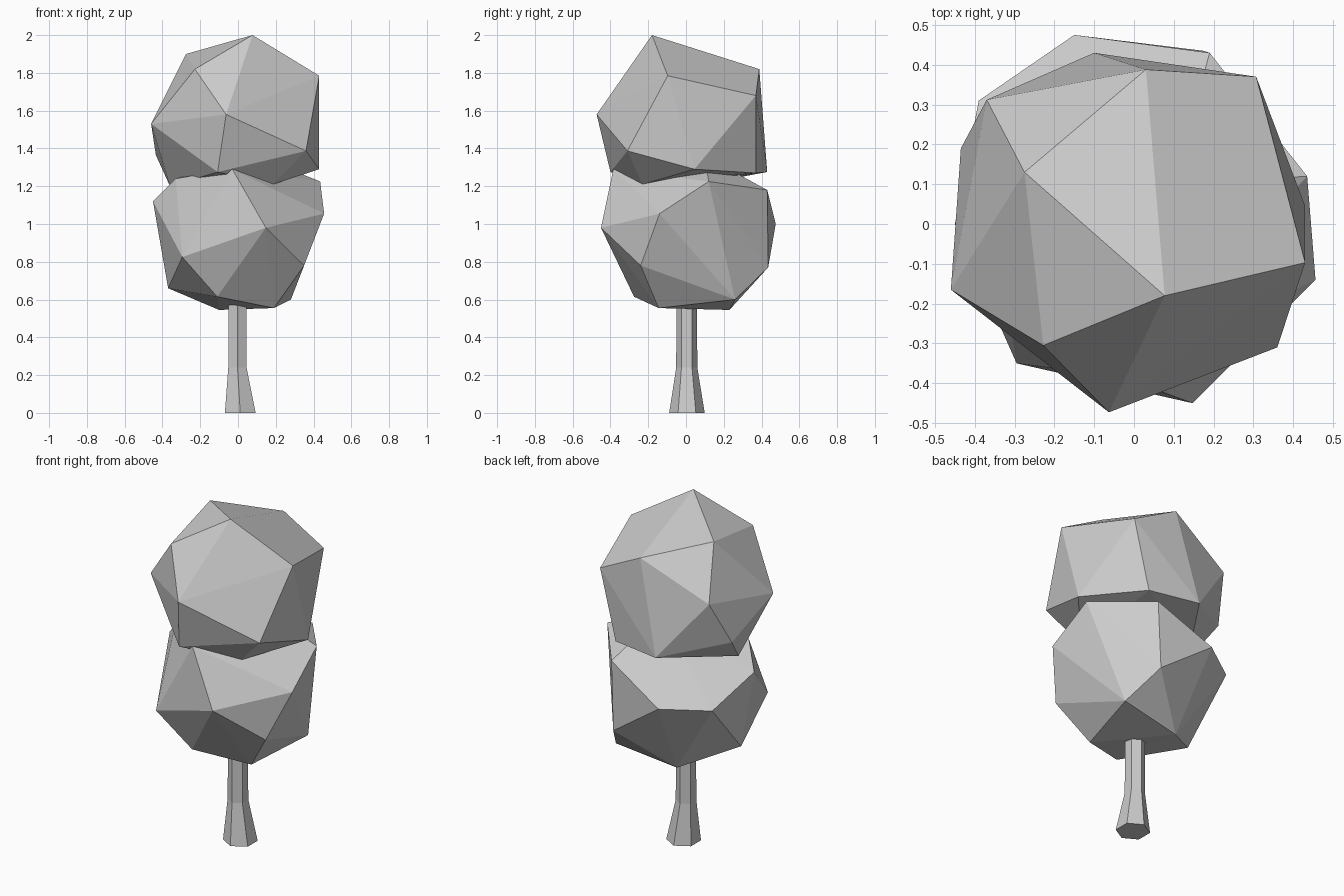
import bpy
import bmesh
import math
from mathutils import Vector

# Remove only the default cube
default_cube = bpy.data.objects.get("Cube")
if default_cube:
    bpy.data.objects.remove(default_cube, do_unlink=True)


def make_material(name, colour):
    material = bpy.data.materials.new(name)
    material.use_nodes = True
    material.diffuse_color = colour
    shader = next(n for n in material.node_tree.nodes if n.type == "BSDF_PRINCIPLED")
    shader.inputs["Base Color"].default_value = colour
    return material


def finish_object(name, bm, material):
    """Turn a bmesh into a flat-shaded object in the scene."""
    bmesh.ops.recalc_face_normals(bm, faces=bm.faces)
    mesh = bpy.data.meshes.new(name)
    bm.to_mesh(mesh)
    bm.free()
    mesh.materials.append(material)
    obj = bpy.data.objects.new(name, mesh)
    bpy.context.scene.collection.objects.link(obj)
    return obj


def make_foliage(name, corners, material):
    """Wrap a faceted convex skin around a few corner points."""
    bm = bmesh.new()
    for corner in corners:
        bm.verts.new(corner)
    hull = bmesh.ops.convex_hull(bm, input=bm.verts)
    unused = {g for g in hull["geom_interior"] + hull["geom_unused"]
              if isinstance(g, bmesh.types.BMVert)}
    bmesh.ops.delete(bm, geom=list(unused), context="VERTS")
    return finish_object(name, bm, material)


def make_trunk(name, rings, sides, material):
    """Skin a stack of polygon rings given as centre and radius."""
    bm = bmesh.new()
    loops = []
    for centre, radius in rings:
        loop = []
        for i in range(sides):
            angle = math.tau * i / sides - math.pi / 2
            offset = Vector((math.cos(angle), math.sin(angle), 0)) * radius
            loop.append(bm.verts.new(Vector(centre) + offset))
        loops.append(loop)
    for lower, upper in zip(loops, loops[1:]):
        for i in range(sides):
            j = (i + 1) % sides
            bm.faces.new((lower[i], lower[j], upper[j], upper[i]))
    bm.faces.new(loops[0])
    bm.faces.new(loops[-1])
    return finish_object(name, bm, material)


grey = make_material("plain grey", (0.6, 0.6, 0.6, 1))

# Trunk: six sides, flared foot
make_trunk("trunk", [
    ((.012, .005, 0), .094),
    ((-.003, .004, .24), .056),
    ((-.003, .004, .66), .054),
], 6, grey)

# Lower foliage clump, from underside to top
make_foliage("lower_foliage", [
    (-.1, .23, .545), (.19, -.145, .555), (.28, .26, .6), (-.11, -.275, .615),
    (-.37, .01, .66), (.175, .435, .77), (.35, -.24, .78), (-.295, -.35, .825),
    (.147, -.45, .98), (-.39, .31, .99), (-.15, .475, 1), (.456, -.14, 1.055),
    (-.45, 0, 1.12), (.19, .43, 1.18), (.435, .12, 1.225), (-.33, -.12, 1.24),
    (-.03, -.385, 1.29), (.1, .1, 1.36),
], grey)

# Upper foliage clump, from underside to top
make_foliage("upper_foliage", [
    (-.36, .02, 1.2), (.185, -.23, 1.21), (.205, .37, 1.27), (-.1, .43, 1.275),
    (-.108, -.4, 1.275), (.43, .045, 1.29), (-.435, .19, 1.365), (.36, -.31, 1.387),
    (-.46, -.165, 1.53), (-.063, -.473, 1.58), (-.37, .312, 1.62), (.307, .37, 1.68),
    (.43, -.097, 1.785), (-.228, -.305, 1.82), (.03, .388, 1.82), (-.275, .13, 1.9),
    (.077, -.18, 2),
], grey)
